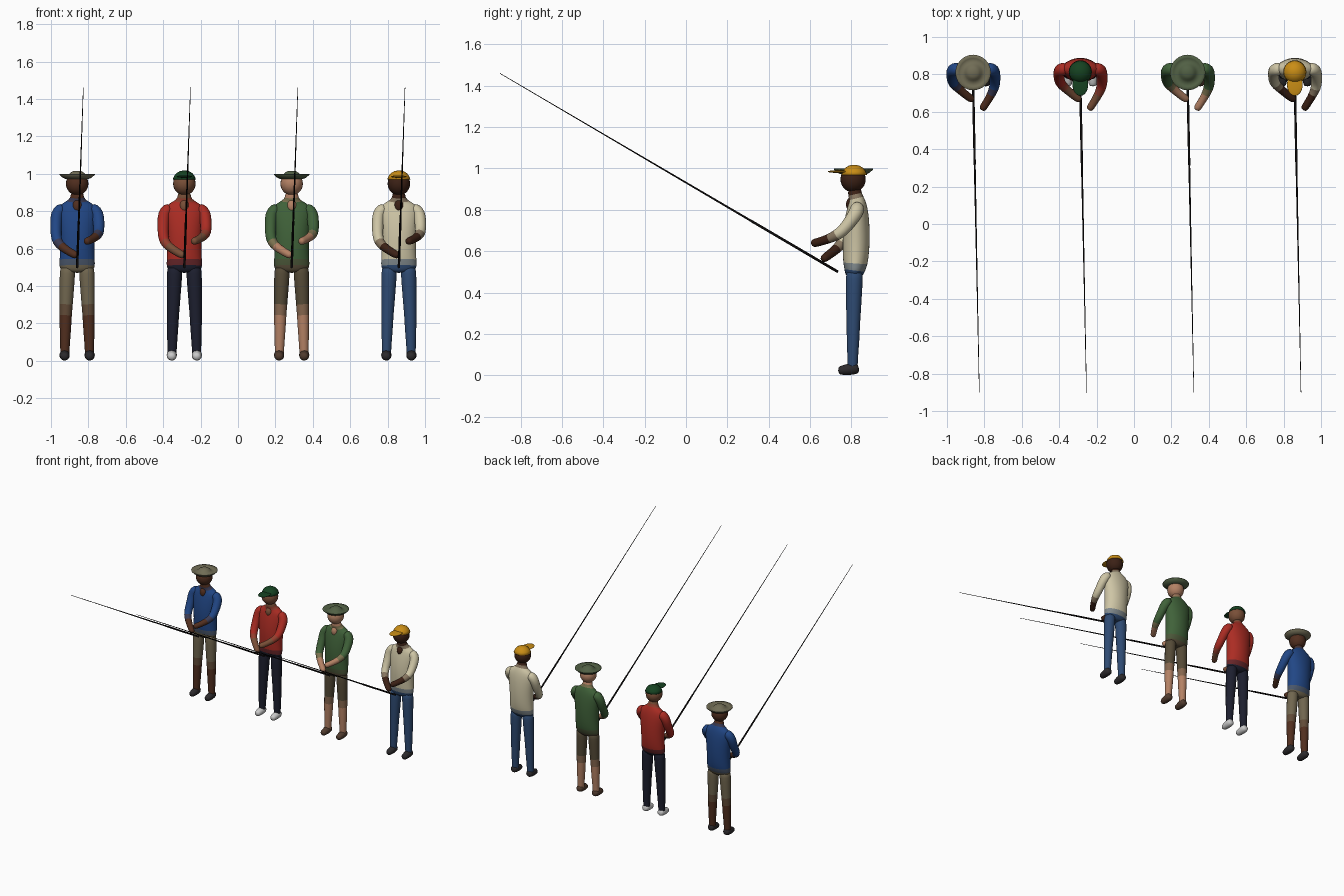
import bpy, bmesh
from math import sin, cos, pi
from mathutils import Vector

if "Cube" in bpy.data.objects:
    bpy.data.objects.remove(bpy.data.objects["Cube"])

mats = {}


def mat(col):
    key = tuple(round(c, 3) for c in col)
    if key not in mats:
        m = bpy.data.materials.new("colour")
        m.diffuse_color = (*[(c / 255) ** 2.2 for c in key], 1)
        m.use_nodes = True
        m.node_tree.nodes["Principled BSDF"].inputs["Base Color"].default_value = m.diffuse_color
        mats[key] = m
    return mats[key]


def finish(bm, name, colours, subsurf=0):
    bmesh.ops.recalc_face_normals(bm, faces=bm.faces)
    me = bpy.data.meshes.new(name)
    for f in bm.faces:
        f.smooth = True
    bm.to_mesh(me)
    bm.free()
    for c in colours:
        me.materials.append(mat(c))
    ob = bpy.data.objects.new(name, me)
    bpy.context.collection.objects.link(ob)
    if subsurf:
        ob.modifiers.new("round", 'SUBSURF').levels = subsurf
        ob.modifiers["round"].render_levels = subsurf
    return ob


def loft(name, rings, cx, n=12, subsurf=1):
    """Tube through rings (x, y, z, rx, ry, colour); colours blend between rings."""
    bm = bmesh.new()
    pts = [Vector((cx + r[0], r[1], r[2])) for r in rings]
    loops, cols = [], []
    for i, r in enumerate(rings):
        t = (pts[min(i + 1, len(pts) - 1)] - pts[max(i - 1, 0)]).normalized()
        u = (Vector((1, 0, 0)) - t * t.x).normalized()
        v = t.cross(u)
        loops.append([bm.verts.new(pts[i] + u * r[3] * cos(2 * pi * k / n) + v * r[4] * sin(2 * pi * k / n))
                      for k in range(n)])
    for i in range(len(rings) - 1):
        cols.append(tuple((a + b) / 2 for a, b in zip(rings[i][5], rings[i + 1][5])))
        for k in range(n):
            j = (k + 1) % n
            f = bm.faces.new((loops[i][k], loops[i][j], loops[i + 1][j], loops[i + 1][k]))
            f.material_index = i
    bm.faces.new(loops[0])
    bm.faces.new(loops[-1]).material_index = len(cols) - 1
    return finish(bm, name, cols, subsurf)


def lathe(name, profile, centre, colour, n=24):
    bm = bmesh.new()
    vs = [bm.verts.new((r, 0, z)) for r, z in profile]
    es = [bm.edges.new(p) for p in zip(vs, vs[1:])]
    bmesh.ops.spin(bm, geom=vs + es, axis=(0, 0, 1), cent=(0, 0, 0), angle=2 * pi, steps=n)
    bmesh.ops.remove_doubles(bm, verts=bm.verts, dist=1e-5)
    ob = finish(bm, name, [colour])
    ob.location = centre
    return ob


def ball(name, centre, scale, colour):
    bm = bmesh.new()
    bmesh.ops.create_uvsphere(bm, u_segments=24, v_segments=14, radius=1)
    bmesh.ops.scale(bm, vec=scale, verts=bm.verts)
    bmesh.ops.translate(bm, vec=centre, verts=bm.verts)
    return finish(bm, name, [colour])


def angler(cx, skin, shirt, pants, shin, shoe, hat, wide):
    # torso with hips and neck
    body = [(.812, .47, .05, .03, pants), (.812, .485, .088, .043, pants), (.815, .505, .098, .05, pants),
            (.819, .535, .096, .06, shirt), (.822, .60, .093, .066, shirt), (.823, .68, .096, .068, shirt),
            (.827, .76, .104, .06, shirt), (.829, .81, .108, .05, shirt), (.828, .838, .09, .042, shirt),
            (.824, .855, .052, .036, shirt), (.818, .872, .036, .034, skin), (.812, .91, .033, .033, skin)]
    loft("torso", [(0, *b) for b in body], cx, 16)
    ball("open_collar", (cx, .806, .826), (.028, .032, .04), skin)

    # legs and shoes
    for s in (-1, 1):
        leg = [(.05, .815, .51, .04, pants), (.052, .814, .47, .043, pants), (.055, .812, .40, .041, pants),
               (.059, .810, .29, .036, pants), (.061, .809, .25, .034, shin), (.063, .808, .17, .032, shin),
               (.065, .806, .08, .026, shin), (.066, .806, .04, .026, shin), (.066, .806, .02, .02, shin)]
        loft("leg", [(s * x, y, z, r, r, c) for x, y, z, r, c in leg], cx)
        foot = [(.836, .036, .016), (.825, .033, .029), (.79, .029, .029), (.755, .024, .025), (.735, .022, .018)]
        loft("shoe", [(s * .067, y, z, r, min(r, z), shoe) for y, z, r in foot], cx)

    # arms: lower hand on the rod grip, other hand reaching forward
    top = [(.07, .83, .812, .03), (.09, .829, .81, .036), (.11, .823, .785, .036)]
    low = [(-.113, .805, .73, .032), (-.114, .775, .67, .03), (-.105, .75, .635, .028)]
    low_skin = [(-.085, .73, .612, .025), (-.045, .695, .585, .022), (-.015, .672, .568, .022), (.002, .66, .56, .016)]
    high = [(.115, .795, .745, .032), (.117, .76, .70, .03), (.113, .73, .678, .028)]
    high_skin = [(.098, .695, .662, .024), (.075, .655, .648, .021), (.055, .625, .64, .022), (.045, .608, .637, .016)]
    for name, up, bare, s in (("grip_arm", low, low_skin, -1), ("reach_arm", high, high_skin, 1)):
        sleeve = [(s * x, y, z, r) for x, y, z, r in top] + up
        loft(name, [(*p, p[3], shirt) for p in sleeve] + [(*p, p[3], skin) for p in bare], cx)

    # head and headwear
    ball("head", (cx, .808, .947), (.06, .061, .062), skin)
    if wide:
        lathe("brimmed_hat", [(0, 1.016), (.022, 1.014), (.036, 1.006), (.044, .997), (.06, .986), (.075, .989),
                              (.095, .999), (.095, .995), (.076, .978), (.06, .972), (.05, .972)],
              (cx, .81, 0), hat)
    else:
        lathe("cap", [(0, 1.018), (.022, 1.015), (.042, 1.004), (.055, .988), (.062, .97), (.057, .968)],
              (cx, .813, 0), hat)
        ball("cap_bill", (cx, .745, .985), (.042, .06, .007), hat)

    # fishing rod
    black = (22, 20, 20)
    a, b = Vector((0, .735, .5)), Vector((.033, -.9, 1.46))
    rod = []
    for t, r in ((0, .0065), (.25, .006), (.26, .005), (.6, .0032), (1, .0014)):
        rod.append((*a.lerp(b, t), r, r, black))
    loft("fishing_rod", rod, cx, 8, 0)


dark = (48, 46, 48)
brown, tan, fair, deep = (82, 50, 36), (120, 80, 58), (178, 128, 100), (62, 38, 28)
angler(-.86, brown, (38, 72, 132), (112, 102, 80), brown, dark, (112, 108, 86), True)
angler(-.287, tan, (170, 48, 40), (34, 36, 50), (34, 36, 50), (205, 205, 205), (28, 68, 38), False)
angler(.287, fair, (66, 98, 60), (86, 76, 58), fair, (82, 62, 50), (82, 96, 70), True)
angler(.86, deep, (205, 196, 164), (50, 76, 114), (50, 76, 114), dark, (200, 140, 28), False)
